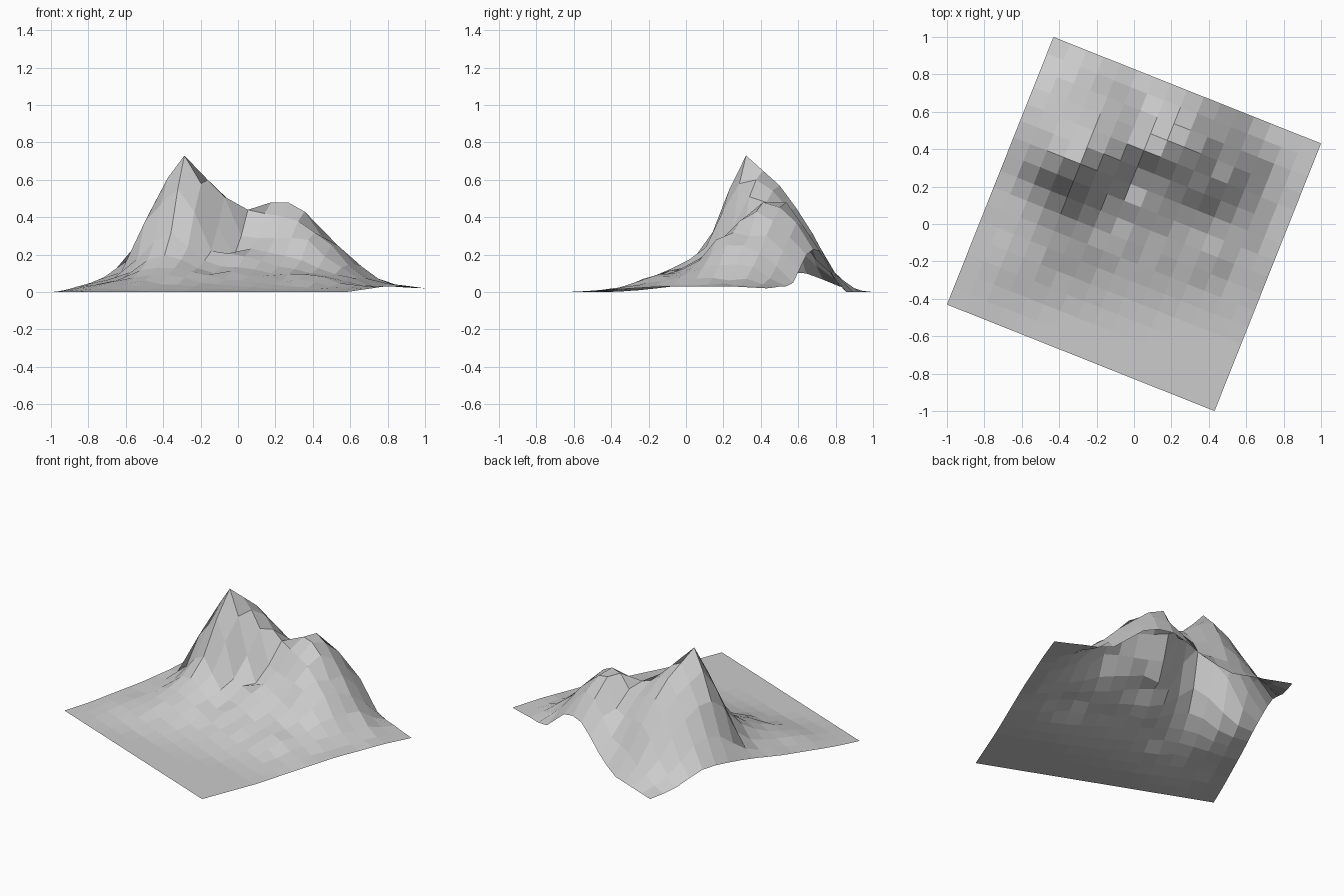
import bpy, bmesh, math, random
from mathutils import Matrix

if "Cube" in bpy.data.objects:
    bpy.data.objects.remove(bpy.data.objects["Cube"])

random.seed(4)
CELLS = 16
SIDE = 1.54

# Coarse relief: heights at every second grid point, south row first, west to east
COARSE = [
    [0, 0, 0, 0, 0, 0, 0, 0, 0],
    [.01, .02, .01, 0, 0, 0, 0, 0, 0],
    [.03, .06, .06, .04, .02, .01, 0, 0, 0],
    [.05, .09, .13, .10, .07, .05, .03, .02, .01],
    [.08, .17, .32, .17, .14, .11, .09, .06, .02],
    [.10, .44, .73, .35, .24, .20, .14, .07, .03],
    [.10, .36, .57, .48, .42, .38, .24, .08, .03],
    [.03, .14, .31, .29, .48, .38, .21, .06, .03],
    [0, 0, 0, .09, .22, .20, .05, .03, .02],
]

# Crags: exact heights on the ridges, summits and gullies
CRAGS = [
    (3, 10, .61), (5, 10, .58), (4, 9, .55), (4, 11, .65), (3, 9, .47),
    (5, 9, .43), (5, 11, .60), (3, 11, .55), (6, 11, .51), (7, 12, .44),
    (7, 11, .30), (8, 13, .48), (9, 13, .48), (10, 13, .43), (11, 13, .30),
    (11, 11, .28), (9, 11, .29), (7, 14, .30), (9, 15, .37), (5, 8, .24),
    (2, 9, .37), (1, 9, .17), (1, 10, .24), (7, 10, .20), (6, 9, .22),
    (7, 13, .41), (6, 13, .40), (12, 9, .10), (8, 9, .19), (8, 11, .29),
    (10, 11, .29),
]


def midpoint(p, k):
    """Smooth value halfway between samples k and k+1."""
    a, d = p[max(k - 1, 0)], p[min(k + 2, len(p) - 1)]
    return max(0, (9 * (p[k] + p[k + 1]) - a - d) / 16)


def refine(p):
    out = [p[0]]
    for k in range(len(p) - 1):
        out += [midpoint(p, k), p[k + 1]]
    return out


# Double the resolution along both axes
rows = [refine(r) for r in COARSE]
columns = [refine(list(c)) for c in zip(*rows)]
height = {(i, j): columns[i][j] for i in range(CELLS + 1) for j in range(CELLS + 1)}

# Slight roughness on the lower slopes only
for (i, j), z in height.items():
    if 0 < i < CELLS and 0 < j < CELLS and .04 < z < .3:
        height[i, j] = z + random.uniform(-.012, .012)
for i, j, z in CRAGS:
    height[i, j] = z

# Terrain sheet: square grid, displaced and turned
bm = bmesh.new()
bmesh.ops.create_grid(bm, x_segments=CELLS, y_segments=CELLS, size=SIDE / 2)
for v in bm.verts:
    i = round((v.co.x / SIDE + .5) * CELLS)
    j = round((v.co.y / SIDE + .5) * CELLS)
    v.co.z = height[i, j]
bmesh.ops.rotate(bm, verts=bm.verts, matrix=Matrix.Rotation(math.radians(-21.7), 3, 'Z'))
mesh = bpy.data.meshes.new("mountain_terrain")
bm.to_mesh(mesh)
bm.free()
bpy.context.collection.objects.link(bpy.data.objects.new("mountain_terrain", mesh))
